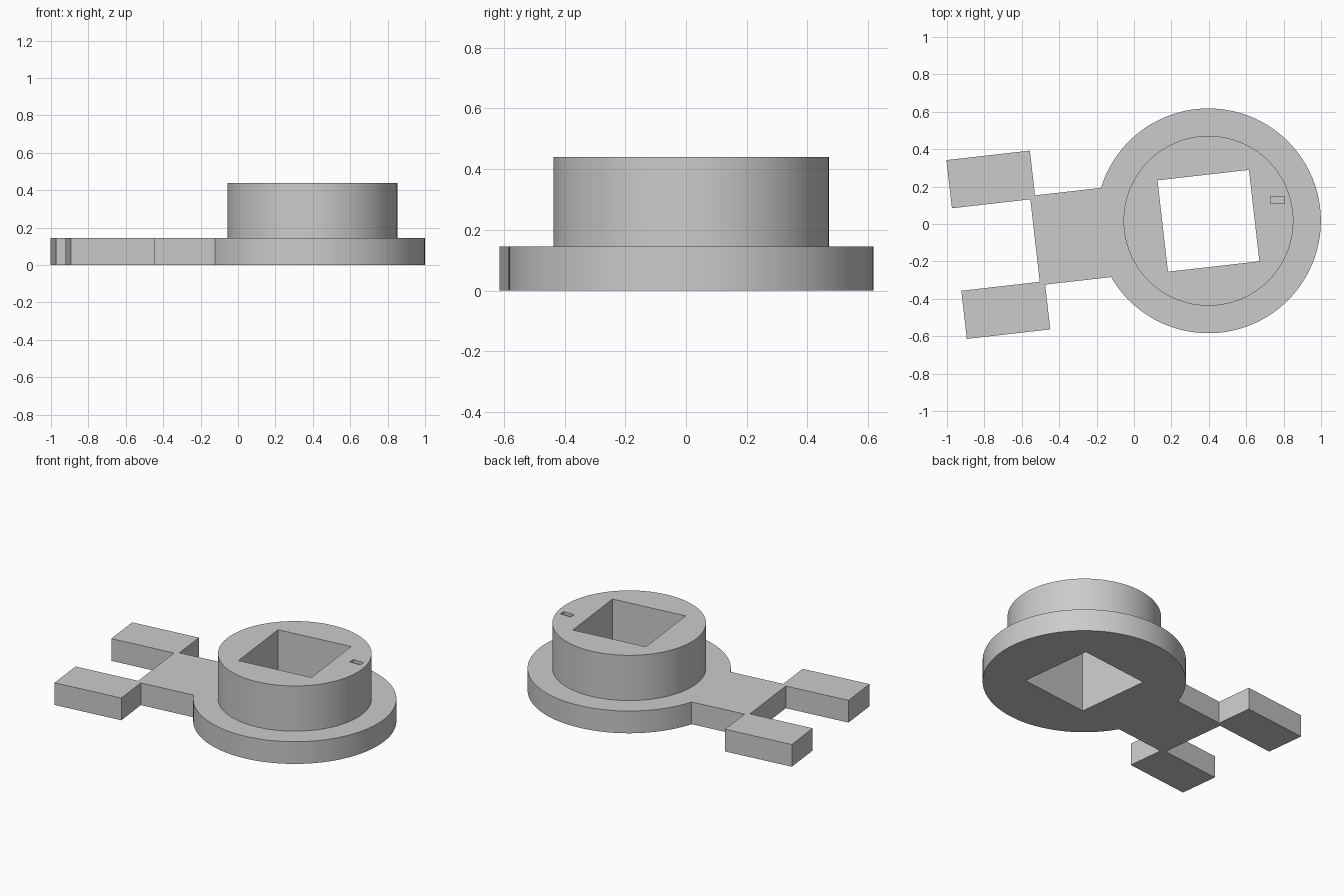
import bpy
import math
from mathutils import Matrix, Vector

cube = bpy.data.objects.get("Cube")
if cube:
    bpy.data.objects.remove(cube, do_unlink=True)

CENTER = Vector((0.398, 0.017, 0))
TILT = math.radians(6.5)
BASE_H, TOP_H = 0.145, 0.44

grey = bpy.data.materials.new("plain grey")
grey.use_nodes = True
grey.diffuse_color = (0.6, 0.6, 0.6, 1)
grey.node_tree.nodes["Principled BSDF"].inputs["Base Color"].default_value = (0.6, 0.6, 0.6, 1)


def disc(name, radius, z0, z1):
    bpy.ops.mesh.primitive_cylinder_add(
        vertices=128, radius=radius, depth=z1 - z0,
        location=CENTER + Vector((0, 0, (z0 + z1) / 2)))
    ob = bpy.context.object
    ob.name = name
    ob.data.materials.append(grey)
    return ob


def box(name, low, high, tilt=TILT):
    """Box between two corners, measured from the disc centre and turned by tilt."""
    low, high = Vector(low), Vector(high)
    bpy.ops.mesh.primitive_cube_add(size=1)
    ob = bpy.context.object
    ob.name = name
    size = high - low
    ob.data.transform(Matrix.Translation((low + high) / 2) @ Matrix.Diagonal((*size, 1)))
    ob.location = CENTER
    ob.rotation_euler.z = tilt
    ob.data.materials.append(grey)
    return ob


def combine(target, other, operation):
    mod = target.modifiers.new(operation.lower(), "BOOLEAN")
    mod.object = other
    mod.operation = operation
    mod.solver = "EXACT"
    other.hide_render = True


# Round base and raised collar
body = disc("mounting_bracket", 0.601, 0, BASE_H)
added = [disc("collar", 0.454, 0.05, TOP_H)]

# Neck and the two end tabs
added.append(box("neck", (-0.933, -0.24, 0), (-0.3, 0.24, BASE_H)))
for name, side in (("left_tab", 1), ("right_tab", -1)):
    y0, y1 = sorted((side * 0.222, side * 0.481))
    added.append(box(name, (-1.355, y0, 0), (-0.906, y1, BASE_H)))

# Square through hole and small marker pocket
cutters = [
    box("square_hole_cutter", (-0.246, -0.246, -0.1), (0.246, 0.246, 0.6)),
    box("pocket_cutter", (0.332, 0.092, TOP_H - 0.02), (0.407, 0.13, 0.5), 0),
]

for ob in added:
    combine(body, ob, "UNION")
for ob in cutters:
    combine(body, ob, "DIFFERENCE")

# Bake the fused shape and drop the helpers
bpy.context.view_layer.update()
graph = bpy.context.evaluated_depsgraph_get()
mesh = bpy.data.meshes.new_from_object(body.evaluated_get(graph))
body.modifiers.clear()
body.data = mesh
for ob in added + cutters:
    bpy.data.objects.remove(ob, do_unlink=True)

mesh.materials.clear()
mesh.materials.append(grey)
for face in mesh.polygons:
    face.material_index = 0

bpy.ops.object.select_all(action="DESELECT")
body.select_set(True)
bpy.context.view_layer.objects.active = body
bpy.ops.object.shade_smooth_by_angle(angle=math.radians(30))
